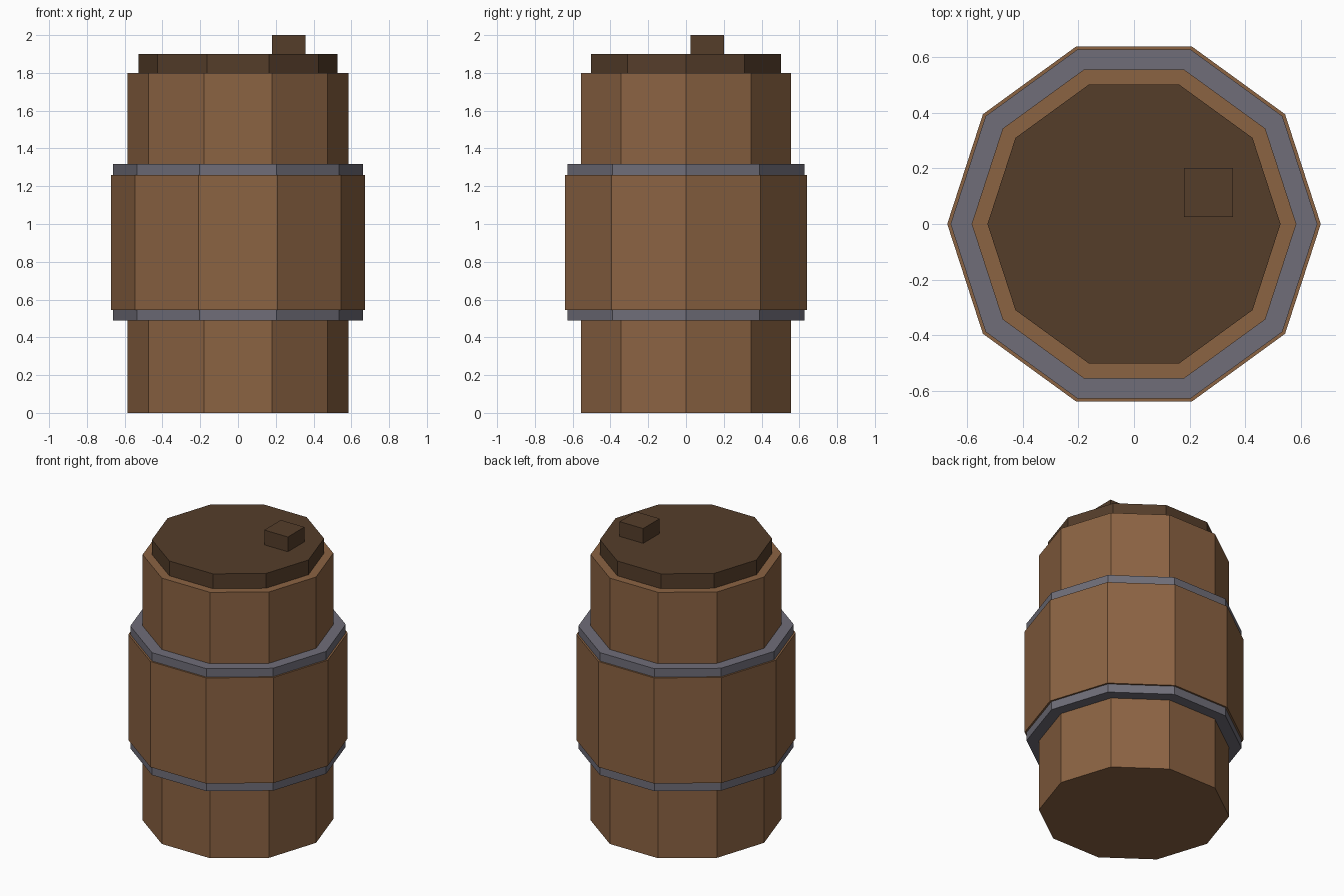
import bpy, bmesh
from math import cos, sin, pi

if "Cube" in bpy.data.objects:
    bpy.data.objects.remove(bpy.data.objects["Cube"])

SIDES = 10


def material(name, rgb):
    m = bpy.data.materials.new(name)
    m.diffuse_color = (*rgb, 1)
    m.use_nodes = True
    m.node_tree.nodes["Principled BSDF"].inputs["Base Color"].default_value = m.diffuse_color
    return m


wood = material("wood", (0.26, 0.125, 0.055))
dark_wood = material("dark_wood", (0.09, 0.047, 0.023))
iron = material("iron", (0.16, 0.155, 0.19))


def finish(name, bm, mat):
    bmesh.ops.recalc_face_normals(bm, faces=bm.faces)
    mesh = bpy.data.meshes.new(name)
    bm.to_mesh(mesh)
    bm.free()
    mesh.materials.append(mat)
    ob = bpy.data.objects.new(name, mesh)
    bpy.context.collection.objects.link(ob)
    return ob


def revolve(name, profile, mat, ring=False):
    """Turn (radius, z) points into a ten-sided solid, capped or ring-shaped."""
    bm = bmesh.new()
    loops = [[bm.verts.new((r * cos(2 * pi * i / SIDES), r * sin(2 * pi * i / SIDES), z))
              for i in range(SIDES)] for r, z in profile]
    pairs = list(zip(loops, loops[1:]))
    if ring:
        pairs.append((loops[-1], loops[0]))
    else:
        bm.faces.new(loops[0])
        bm.faces.new(loops[-1])
    for a, b in pairs:
        for i in range(SIDES):
            j = (i + 1) % SIDES
            bm.faces.new((a[i], a[j], b[j], b[i]))
    return finish(name, bm, mat)


# Barrel body with a wider belly; its base is dark like the lid
body = revolve("barrel_body", [(0.585, 0), (0.585, 0.52), (0.673, 0.545), (0.673, 1.26),
                               (0.585, 1.285), (0.585, 1.8)][:1]
               + [(0.585, 0.545), (0.673, 0.545), (0.673, 1.26), (0.585, 1.26), (0.585, 1.8)], wood)

# Iron hoops against both ends of the belly
for name, z0, z1 in (("lower_hoop", 0.488, 0.545), ("upper_hoop", 1.26, 1.317)):
    revolve(name, [(0.58, z0), (0.661, z0), (0.661, z1), (0.58, z1)], iron, ring=True)

# Lid
revolve("lid", [(0.528, 1.8), (0.528, 1.9)], dark_wood)

# Bung on the lid
bm = bmesh.new()
bmesh.ops.create_cube(bm, size=1)
bmesh.ops.scale(bm, vec=(0.177, 0.177, 0.1), verts=bm.verts)
bmesh.ops.translate(bm, vec=(0.268, 0.113, 1.95), verts=bm.verts)
finish("bung", bm, dark_wood)
